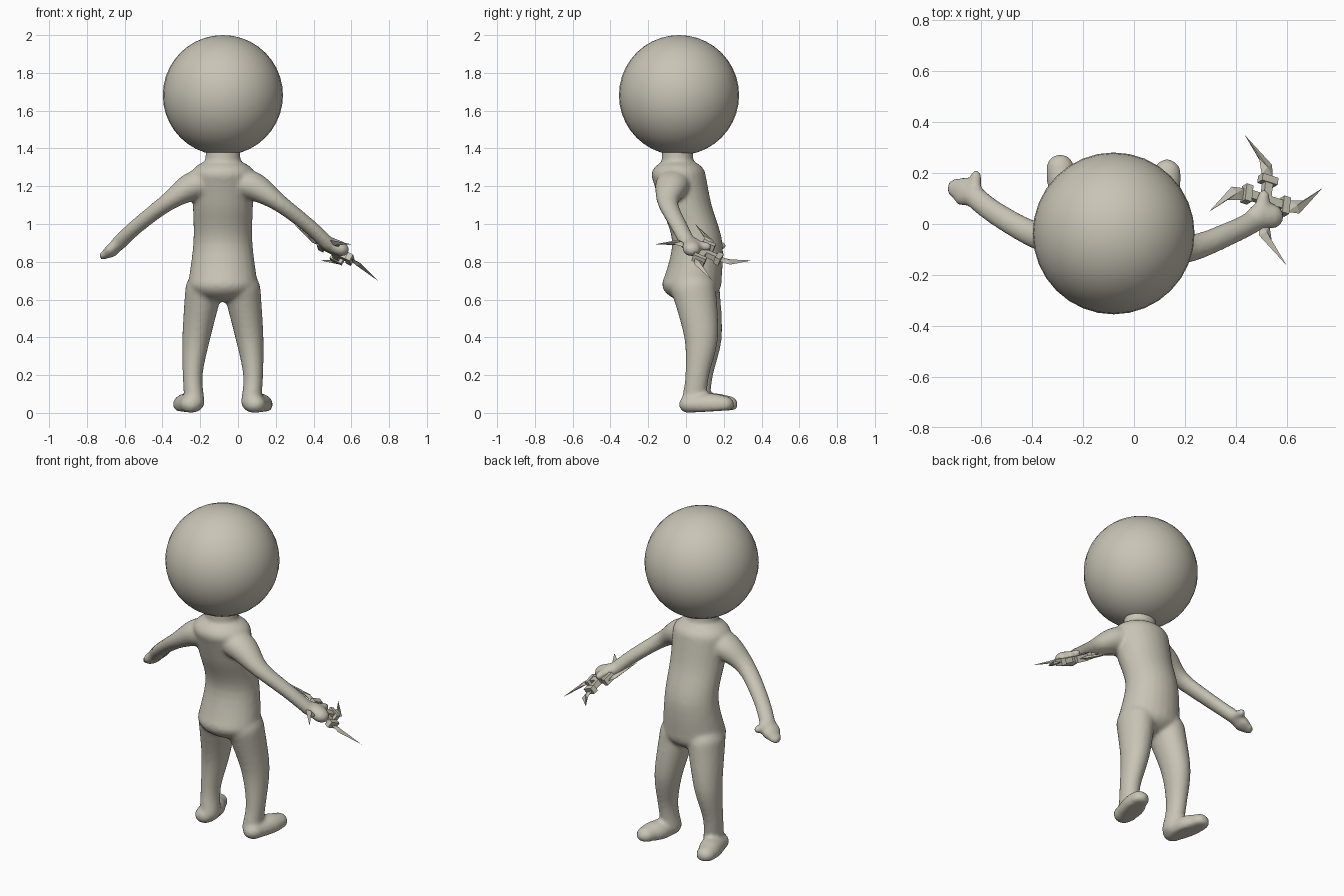
import bpy, bmesh, math
from mathutils import Vector, Matrix

if "Cube" in bpy.data.objects:
    bpy.data.objects.remove(bpy.data.objects["Cube"])

COLOR = (0.58, 0.55, 0.46, 1)
clay = bpy.data.materials.new("warm_clay")
clay.use_nodes = True
clay.diffuse_color = COLOR
clay.node_tree.nodes["Principled BSDF"].inputs["Base Color"].default_value = COLOR

MID = -0.08  # body centre line in x
UP = Vector((0, 0, 1))
FORWARD = Vector((0, 1, 0))


def make(name, bm):
    bmesh.ops.recalc_face_normals(bm, faces=bm.faces)
    mesh = bpy.data.meshes.new(name)
    bm.to_mesh(mesh)
    bm.free()
    mesh.materials.append(clay)
    obj = bpy.data.objects.new(name, mesh)
    bpy.context.collection.objects.link(obj)
    return obj


def select_only(obj):
    bpy.ops.object.select_all(action='DESELECT')
    obj.select_set(True)
    bpy.context.view_layer.objects.active = obj


def smooth(obj):
    select_only(obj)
    bpy.ops.object.shade_smooth_by_angle(angle=math.radians(60))


def spline(stations, steps=5):
    """Flowing curve through (x, y, z, radius) stations."""
    pts = [Vector(s) for s in stations]
    padded = [pts[0], *pts, pts[-1]]
    curve = []
    for a, b, c, d in zip(padded, padded[1:], padded[2:], padded[3:]):
        for i in range(steps):
            t = i / steps
            bend = (a * 2 - b * 5 + c * 4 - d) * t * t
            twist = (b * 3 - a - c * 3 + d) * t ** 3
            curve.append((b * 2 + (c - a) * t + bend + twist) / 2)
    return curve + [pts[-1]]


def limb(bm, stations, depth=1.0, axis=None, dome=1.0, sides=24):
    """Closed oval loft along a spline, with a dome on each end."""
    curve = spline(stations)
    last = len(curve) - 1
    rings = []
    for i, station in enumerate(curve):
        center, radius = station.xyz, station.w
        ahead = axis or (curve[min(i + 1, last)] - curve[max(i - 1, 0)]).xyz.normalized()
        wide = Vector((1, 0, 0)) if ahead == UP else ahead.cross(UP).normalized()
        deep = ahead.cross(wide) * depth
        angles = [k * math.tau / sides for k in range(sides)]
        rings.append([bm.verts.new(center + radius * (wide * math.cos(q) + deep * math.sin(q)))
                      for q in angles])
        if i in (0, last):
            frame = Matrix((wide, deep, ahead * dome)).transposed().to_4x4()
            place = Matrix.Translation(center) @ frame @ Matrix.Scale(radius, 4)
            bmesh.ops.create_uvsphere(bm, u_segments=sides, v_segments=sides // 2,
                                      radius=1, matrix=place)
    for low, high in zip(rings, rings[1:]):
        for k in range(sides):
            bm.faces.new((low[k - 1], low[k], high[k], high[k - 1]))
    bm.faces.new(rings[0][::-1])
    bm.faces.new(rings[-1])


body = bmesh.new()

# torso and neck
limb(body, [(MID, 0.03, 0.68, 0.185), (MID, 0.06, 0.9, 0.157), (MID, 0, 1.1, 0.16),
            (MID, -0.04, 1.26, 0.17)], depth=0.85, axis=UP, dome=0.5)
limb(body, [(MID, -0.045, 1.25, 0.095), (MID, -0.045, 1.45, 0.09)], depth=0.9, axis=UP)

for side in (1, -1):
    # leg and foot, the right one slightly in front
    step = 0 if side > 0 else 0.02
    limb(body, [(MID + side * x, y + step, z, r) for x, y, z, r in (
        (0.15, 0.04, 0.06, 0.054), (0.16, 0.06, 0.2, 0.053),
        (0.14, 0.08, 0.4, 0.075), (0.1, 0.04, 0.65, 0.1))], depth=1.2, axis=UP)
    limb(body, [(MID + side * x, y + step, 0.045, r) for x, y, r in (
        (0.17, 0.02, 0.058), (0.19, 0.13, 0.07), (0.21, 0.2, 0.055))],
        depth=0.85, axis=FORWARD)

    # arm, the left one swept further back
    lag = 0.025 if side > 0 else 0
    arm = [(0.04, -0.05, 1.22, 0.09), (0.16, -0.05, 1.2, 0.09), (0.3, -0.045, 1.11, 0.055),
           (0.46, 0.04, 0.985, 0.046), (0.55, 0.11, 0.9, 0.045)]
    limb(body, [(MID + side * x, y - lag * i, z, r) for i, (x, y, z, r) in enumerate(arm)],
         depth=0.85)

# open right hand and its thumb
limb(body, [(-0.63, 0.11, 0.9, 0.045), (-0.67, 0.13, 0.86, 0.058), (-0.7, 0.14, 0.84, 0.04)],
     depth=0.6)
limb(body, [(-0.63, 0.12, 0.89, 0.03), (-0.62, 0.19, 0.885, 0.022)])

# closed left hand and its thumb
limb(body, [(0.49, 0.03, 0.89, 0.05), (0.54, 0.03, 0.87, 0.05)], depth=0.8)
limb(body, [(0.5, 0.04, 0.89, 0.03), (0.51, 0.11, 0.88, 0.025)])

# flat soles, rising a little toward the toes
for v in body.verts:
    v.co.z = max(v.co.z, 0.06 * max(v.co.y, 0))

# fuse the limbs into one soft skin
figure = make("body", body)
fuse = figure.modifiers.new("fuse", 'REMESH')
fuse.mode = 'VOXEL'
fuse.voxel_size = 0.011
soften = figure.modifiers.new("soften", 'SMOOTH')
soften.iterations = 8
select_only(figure)
for modifier in ("fuse", "soften"):
    bpy.ops.object.modifier_apply(modifier=modifier)
smooth(figure)

# head
head = bmesh.new()
bmesh.ops.create_uvsphere(head, u_segments=32, v_segments=20, radius=0.318,
                          matrix=Matrix.Translation((MID, -0.037, 1.682)))
smooth(make("head", head))

# throwing star: four arms, each a bar, a collar and a swept blade
normal = Vector((0.49, 0.295, 0.82)).normalized()
across = Vector((0.11, 0.91, -0.39)).cross(normal).normalized()
along = normal.cross(across)
tilt = Matrix((across, along, normal)).transposed().to_4x4()
tilt.translation = (0.517, 0.094, 0.85)


def box(bm, place, y, size):
    bmesh.ops.create_cube(bm, size=1, matrix=place @ Matrix.Translation((0, y, 0))
                          @ Matrix.Diagonal((*size, 1)))


star = bmesh.new()
for quarter in range(4):
    place = tilt @ Matrix.Rotation(quarter * math.pi / 2, 4, 'Z')
    box(star, place, 0.045, (0.034, 0.09, 0.03))
    box(star, place, 0.085, (0.07, 0.03, 0.04))
    outline = [(-0.03, 0.1), (0.02, 0.1), (0.01, 0.155), (-0.126, 0.242), (-0.05, 0.165)]
    rim = [star.verts.new(place @ Vector((x, y, 0))) for x, y in outline]
    for height in (-0.012, 0.012):
        ridge = star.verts.new(place @ Vector((-0.015, 0.135, height)))
        for i in range(len(rim)):
            star.faces.new((rim[i - 1], rim[i], ridge))
make("throwing_star", star)
